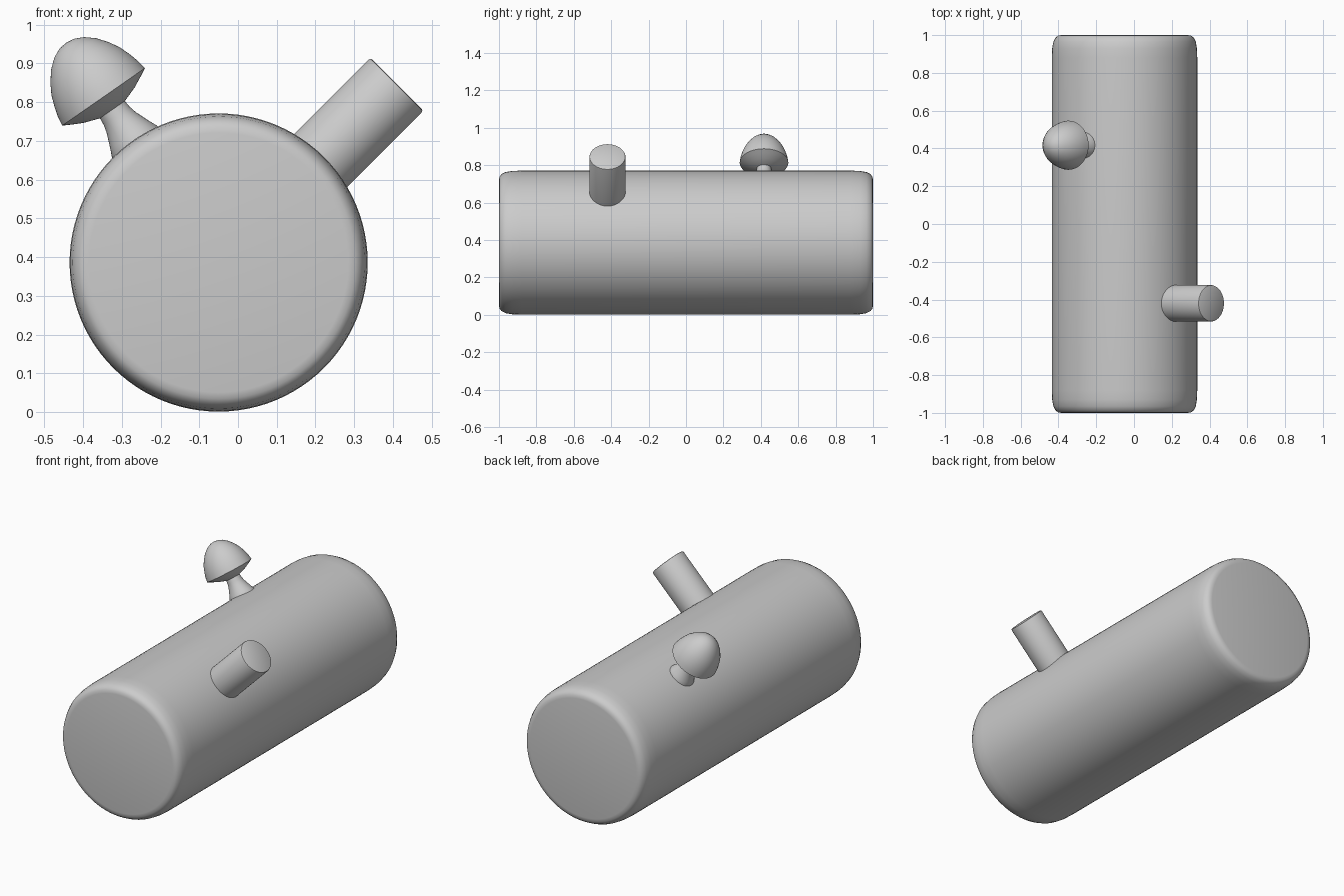
import bpy
import bmesh
import math
from mathutils import Matrix, Vector

default = bpy.data.objects.get("Cube")
if default:
    bpy.data.objects.remove(default, do_unlink=True)

LOG_R = 0.385
CENTRE = Vector((-0.05, 0, 0.386))


def lathe(name, profile, axis, origin, sides=64):
    """Spin (radius, height) points around an axis; ends are capped flat."""
    turn = Vector((0, 0, 1)).rotation_difference(Vector(axis)).to_matrix().to_4x4()
    place = Matrix.Translation(origin) @ turn
    bm = bmesh.new()
    rings = []
    for radius, height in profile:
        if radius == 0:
            rings.append([bm.verts.new((0, 0, height))] * sides)
            continue
        ring = []
        for i in range(sides):
            a = math.tau * i / sides
            ring.append(bm.verts.new((radius * math.cos(a), radius * math.sin(a), height)))
        rings.append(ring)
    for low, high in zip(rings, rings[1:]):
        for i in range(sides):
            j = (i + 1) % sides
            corners = dict.fromkeys((low[i], low[j], high[j], high[i]))
            bm.faces.new(list(corners))
    for (radius, _), ring in ((profile[0], rings[0]), (profile[-1], rings[-1])):
        if radius > 0:
            bm.faces.new(ring)
    bmesh.ops.recalc_face_normals(bm, faces=bm.faces)
    bm.transform(place)
    mesh = bpy.data.meshes.new(name)
    bm.to_mesh(mesh)
    bm.free()
    obj = bpy.data.objects.new(name, mesh)
    bpy.context.collection.objects.link(obj)
    bpy.ops.object.select_all(action='DESELECT')
    obj.select_set(True)
    bpy.context.view_layer.objects.active = obj
    bpy.ops.object.shade_smooth_by_angle(angle=math.radians(40))
    return obj


def radial(angle):
    """Direction out of the log, tilted from vertical towards +x."""
    return Vector((math.sin(angle), 0, math.cos(angle)))


# Log with softly rounded ends
end = [(LOG_R, 0.88), (0.383, 0.93), (0.377, 0.965), (0.366, 0.987),
       (0.352, 0.997), (0.335, 1.0)]
log_profile = [(r, -h) for r, h in reversed(end)] + end
lathe("log", log_profile, (0, 1, 0), CENTRE, sides=96)

# Sawn branch stub
branch_dir = radial(math.radians(45))
lathe("branch_stub", [(0.097, 0.33), (0.097, 0.643), (0.095, 0.649), (0.091, 0.651)],
      branch_dir, CENTRE + Vector((0, -0.42, 0)))

# Mushroom, measured from the centre of the cap rim
mushroom_dir = radial(math.radians(-34.8))
rim = CENTRE + Vector((0, 0.417, 0)) + mushroom_dir * 0.521

lathe("mushroom_stem",
      [(0.076, -0.18), (0.071, -0.14), (0.062, -0.12), (0.054, -0.1),
       (0.046, -0.08), (0.041, -0.06), (0.038, -0.03)],
      mushroom_dir, rim)

lathe("mushroom_cap",
      [(0, -0.044), (0.04, -0.04), (0.08, -0.026), (0.108, -0.012), (0.13, 0),
       (0.126, 0.025), (0.119, 0.05), (0.108, 0.08), (0.092, 0.108),
       (0.071, 0.135), (0.046, 0.156), (0.022, 0.167), (0, 0.17)],
      mushroom_dir, rim)
